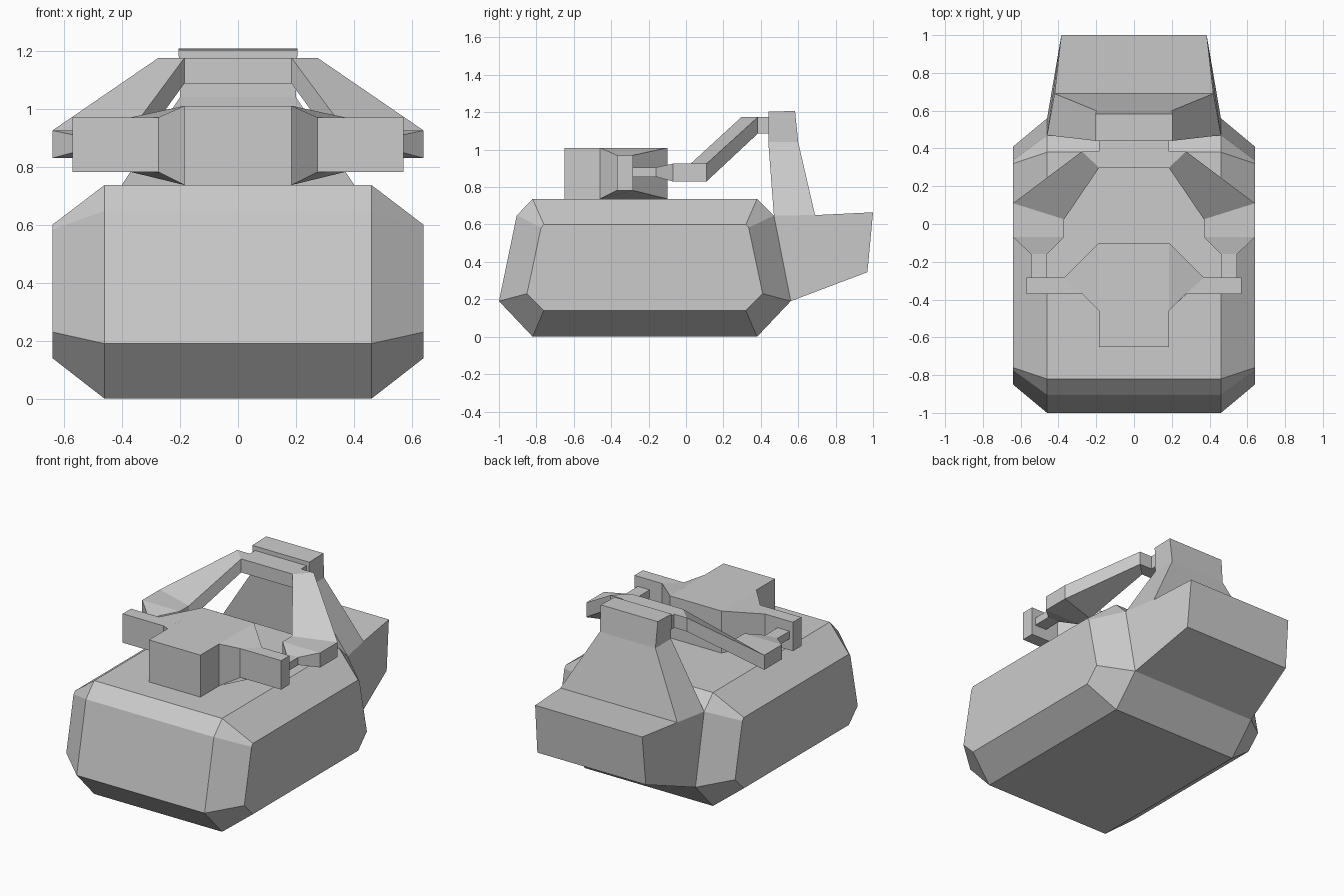
import bpy, bmesh

if "Cube" in bpy.data.objects:
    bpy.data.objects.remove(bpy.data.objects["Cube"])


def finish(name, bm):
    bmesh.ops.recalc_face_normals(bm, faces=bm.faces[:])
    mesh = bpy.data.meshes.new(name)
    bm.to_mesh(mesh)
    bm.free()
    ob = bpy.data.objects.new(name, mesh)
    bpy.context.collection.objects.link(ob)
    return ob


def loft(rings):
    """Skin closed rings of equal length and cap both ends."""
    bm = bmesh.new()
    rows = [[bm.verts.new(p) for p in ring] for ring in rings]
    n = len(rows[0])
    for a, b in zip(rows, rows[1:]):
        for i in range(n):
            j = (i + 1) % n
            bm.faces.new((a[i], a[j], b[j], b[i]))
    bm.faces.new(rows[0])
    bm.faces.new(rows[-1])
    bmesh.ops.recalc_face_normals(bm, faces=bm.faces[:])
    return bm


def mirrored_beam(sections):
    """Symmetric beam; each section is front x, y, back x, y, bottom z, top z."""
    def ring(s, side):
        fx, fy, bx, by, lo, hi = s
        return [(side * fx, fy, lo), (side * bx, by, lo),
                (side * bx, by, hi), (side * fx, fy, hi)]
    return loft([ring(s, -1) for s in reversed(sections)] +
                [ring(s, 1) for s in sections])


# Hull: chamfered block lofted between side and shoulder profiles (y, z)
shoulder = [(-.82, 0), (.38, 0), (.56, .19), (.47, .648),
            (.38, .737), (-.82, .737), (-.905, .648), (-1, .19)]
side = [(-.76, .14), (.32, .14), (.41, .23), (.335, .583),
        (.32, .60), (-.76, .60), (-.775, .583), (-.85, .23)]
finish("hull", loft([[(x, y, z) for y, z in prof] for x, prof in
                     ((-.64, side), (-.46, shoulder), (.46, shoulder), (.64, side))]))

# Rear housing with tapering mast: side outline as half width, y, z
outline = [(.46, .56, .19), (.39, .97, .345), (.385, 1, .665), (.42, .69, .65),
           (.20, .60, 1.04), (.205, .583, 1.207), (.205, .44, 1.203),
           (.20, .44, 1.04), (.46, .47, .648)]
bm = bmesh.new()
left = [bm.verts.new((-x, y, z)) for x, y, z in outline]
right = [bm.verts.new(p) for p in outline]
for i in range(len(outline)):
    j = (i + 1) % len(outline)
    bm.faces.new((left[i], left[j], right[j], right[i]))
for v in (left, right):
    for ids in ((0, 1, 2, 3, 8), (3, 4, 7, 8), (4, 5, 6, 7)):
        bm.faces.new([v[i] for i in ids])
finish("rear_mast", bm)

# Yoke: crossbar, drooping arms, elbows and pins
finish("yoke_arms", mirrored_beam([
    (.185, .297, .275, .385, 1.087, 1.175),
    (.37, .025, .64, .11, .83, .925),
    (.37, -.07, .64, -.07, .83, .925),
    (.46, -.16, .545, -.16, .855, .905),
    (.46, -.284, .545, -.284, .855, .905)]))

# Short link between crossbar and mast
bm = loft([[(x, .385, 1.087), (x, .44, 1.087), (x, .44, 1.175), (x, .385, 1.175)]
           for x in (-.185, .185)])
finish("mast_link", bm)

# Upper pod: winged body with its nose extruded forward
bm = mirrored_beam([
    (.185, -.46, .185, -.10, .737, 1.01),
    (.275, -.37, .37, -.284, .782, .97),
    (.57, -.37, .57, -.284, .782, .97)])
nose = min(bm.faces, key=lambda f: f.calc_center_median().y)
moved = bmesh.ops.extrude_discrete_faces(bm, faces=[nose])["faces"]
bmesh.ops.translate(bm, vec=(0, -.19, 0), verts=list(moved[0].verts))
finish("upper_pod", bm)
